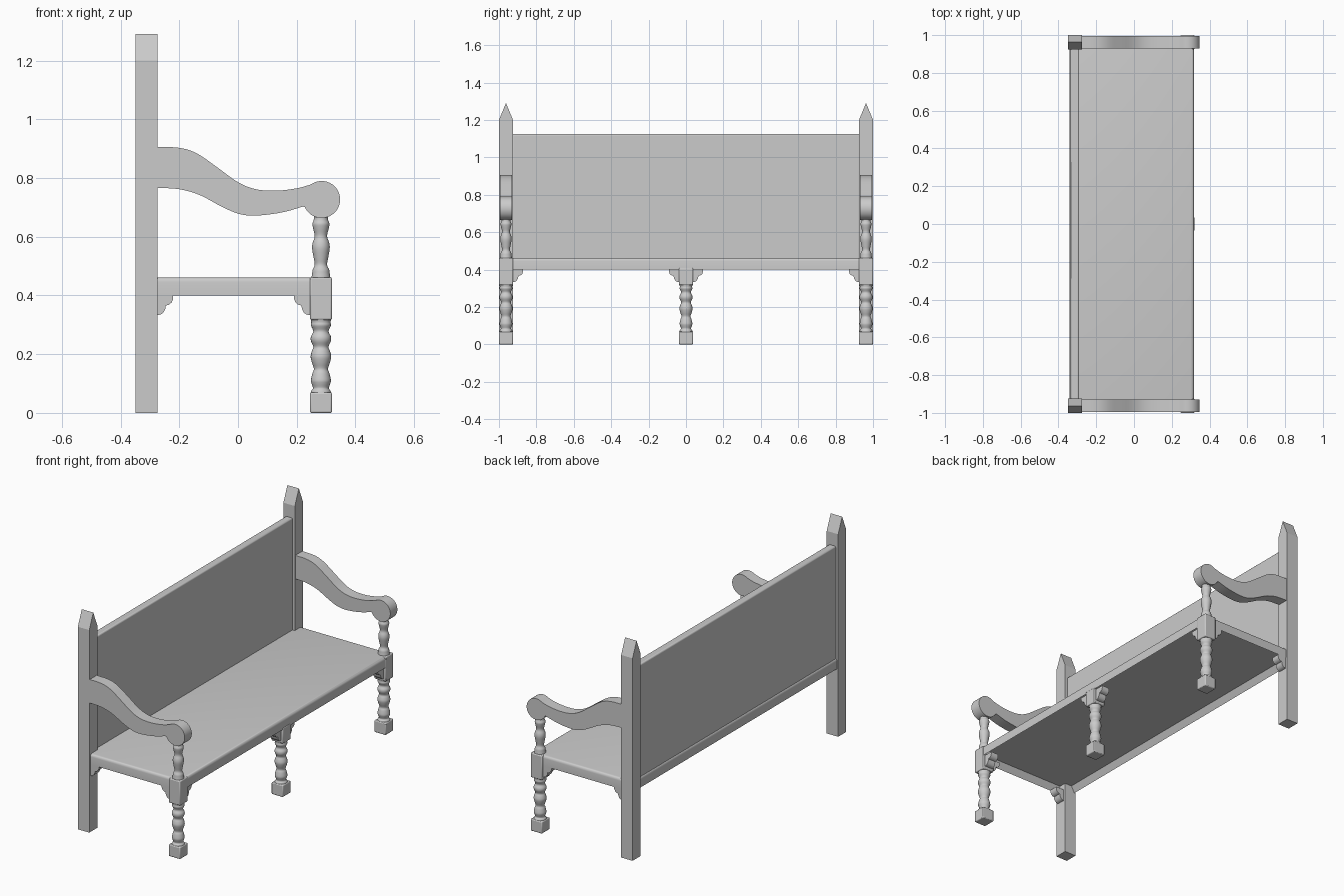
import bpy, bmesh, math
from mathutils import Vector

if "Cube" in bpy.data.objects:
    bpy.data.objects.remove(bpy.data.objects["Cube"])


def finish(name, bm, smooth=None, bevel=0, segments=3):
    bmesh.ops.recalc_face_normals(bm, faces=bm.faces)
    me = bpy.data.meshes.new(name)
    bm.to_mesh(me)
    bm.free()
    ob = bpy.data.objects.new(name, me)
    bpy.context.collection.objects.link(ob)
    if bevel:
        m = ob.modifiers.new("bevel", 'BEVEL')
        m.width, m.segments = bevel, segments
    if smooth:
        bpy.ops.object.select_all(action='DESELECT')
        ob.select_set(True)
        bpy.context.view_layer.objects.active = ob
        bpy.ops.object.shade_smooth_by_angle(angle=math.radians(smooth))
    return ob


def box_mesh(x0, x1, y0, y1, z0, z1):
    bm = bmesh.new()
    bmesh.ops.create_cube(bm, size=1)
    for v in bm.verts:
        v.co = ((x0 + x1) / 2 + v.co.x * (x1 - x0),
                (y0 + y1) / 2 + v.co.y * (y1 - y0),
                (z0 + z1) / 2 + v.co.z * (z1 - z0))
    return bm


def prism(name, points, offset, smooth=None):
    bm = bmesh.new()
    face = bm.faces.new([bm.verts.new(p) for p in points])
    new = bmesh.ops.extrude_face_region(bm, geom=[face])["geom"]
    bmesh.ops.translate(bm, vec=Vector(offset),
                        verts=[g for g in new if isinstance(g, bmesh.types.BMVert)])
    return finish(name, bm, smooth)


def spline(pts, steps=5):
    # smooth curve through the given points (Catmull-Rom)
    p = [Vector(q) for q in pts]
    p = [2 * p[0] - p[1]] + p + [2 * p[-1] - p[-2]]
    out = []
    for a, b, c, d in zip(p, p[1:], p[2:], p[3:]):
        for i in range(steps):
            t = i / steps
            out.append(0.5 * (2 * b + (c - a) * t + (2 * a - 5 * b + 4 * c - d) * t**2
                              + (3 * b - a - 3 * c + d) * t**3))
    return out + [p[-2]]


def turned(name, x, y, profile, sides=24):
    bm = bmesh.new()
    rings = []
    for r, z in spline(profile, 4):
        rings.append([bm.verts.new((x + r * math.cos(2 * math.pi * i / sides),
                                    y + r * math.sin(2 * math.pi * i / sides), z))
                      for i in range(sides)])
    for a, b in zip(rings, rings[1:]):
        for i in range(sides):
            j = (i + 1) % sides
            bm.faces.new((a[i], a[j], b[j], b[i]))
    bm.faces.new(rings[0])
    bm.faces.new(rings[-1])
    finish(name, bm, 50)


# stepped and curved bracket outline: (distance from leg, height)
BRACKET = [(0, .402), (.054, .402), (.054, .388), (.049, .376), (.039, .368), (.029, .366),
           (.027, .353), (.02, .341), (.012, .335), (0, .333)]


def bracket(name, x, y, along, sign, width=0.05):
    if along == 'x':
        prism(name, [(x + sign * d, y - width / 2, z) for d, z in BRACKET], (0, width, 0), 40)
    else:
        prism(name, [(x - width / 2, y + sign * d, z) for d, z in BRACKET], (width, 0, 0), 40)


LOWER = [(.036, .062), (.033, .075), (.027, .084), (.032, .1), (.034, .112), (.029, .135),
         (.024, .15), (.031, .172), (.035, .192), (.031, .21), (.026, .225), (.034, .245),
         (.034, .26), (.026, .278), (.034, .298), (.033, .309), (.036, .324)]
UPPER = [(.033, .455), (.03, .475), (.028, .488), (.021, .505), (.025, .53), (.03, .56),
         (.028, .58), (.021, .602), (.027, .63), (.029, .645), (.024, .66), (.024, .69)]
LX = 0.2825          # centre of the front legs
HALF = 0.0375        # half width of a leg block


def front_leg(name, y, top):
    finish(name + "_foot", box_mesh(LX - HALF, LX + HALF, y - HALF, y + HALF, 0, .07), 40, .005, 2)
    turned(name + "_turning", LX, y, LOWER)
    finish(name + "_block", box_mesh(LX - HALF, LX + HALF, y - HALF, y + HALF, .317, top), 40, .005, 2)


# seat: rounded top edges, hollow underneath
bm = box_mesh(-.342, .318, -.99, .99, .40, .462)
bm.normal_update()
under = [f for f in bm.faces if f.normal.z < -.9]
bmesh.ops.inset_region(bm, faces=under, thickness=.03)
bmesh.ops.translate(bm, vec=(0, 0, .038), verts=under[0].verts[:])
top_edges = [e for e in bm.edges if all(v.co.z > .46 for v in e.verts)]
bmesh.ops.bevel(bm, geom=top_edges, offset=.016, segments=4, profile=.5, affect='EDGES')
finish("seat", bm, 40)

# backrest panel
finish("back_panel", box_mesh(-.335, -.29, -.93, .93, .45, 1.125), 40, .008)

# arm side profile ending in a round scroll
arm_top = spline([(-.28, .906), (-.2, .903), (-.14, .884), (-.07, .836), (0, .786),
                  (.06, .762), (.13, .757), (.2, .765), (.245, .777)])
knob = [Vector((.285 + .063 * math.cos(math.radians(a)), .727 + .063 * math.sin(math.radians(a))))
        for a in range(115, -156, -10)]
arm_bottom = spline([(.222, .703), (.15, .683), (.06, .672), (0, .679), (-.06, .705),
                     (-.13, .742), (-.2, .762), (-.28, .767)])
ARM = arm_top + knob + arm_bottom

for s, side in ((-1, "near"), (1, "far")):
    y = s * .9625
    # back post with a pointed ridge
    prism(side + "_back_post",
          [(-.35, s * a, z) for a, z in ((.925, 0), (1, 0), (1, 1.2), (.9625, 1.29), (.925, 1.2))],
          (.075, 0, 0))
    # front leg, arm support and arm
    front_leg(side + "_front_leg", y, .462)
    turned(side + "_arm_support", LX, y, UPPER)
    prism(side + "_arm", [(p.x, y - .033, p.y) for p in ARM], (0, .066, 0), 40)
    # brackets under the seat
    bracket(side + "_back_bracket", -.275, y, 'x', 1)
    bracket(side + "_side_bracket", LX - HALF, y, 'x', -1)
    bracket(side + "_front_bracket", LX, s * .925, 'y', -s)
    bracket(side + "_middle_bracket", LX, s * HALF, 'y', s)

# middle front leg
front_leg("middle_leg", 0, .41)
